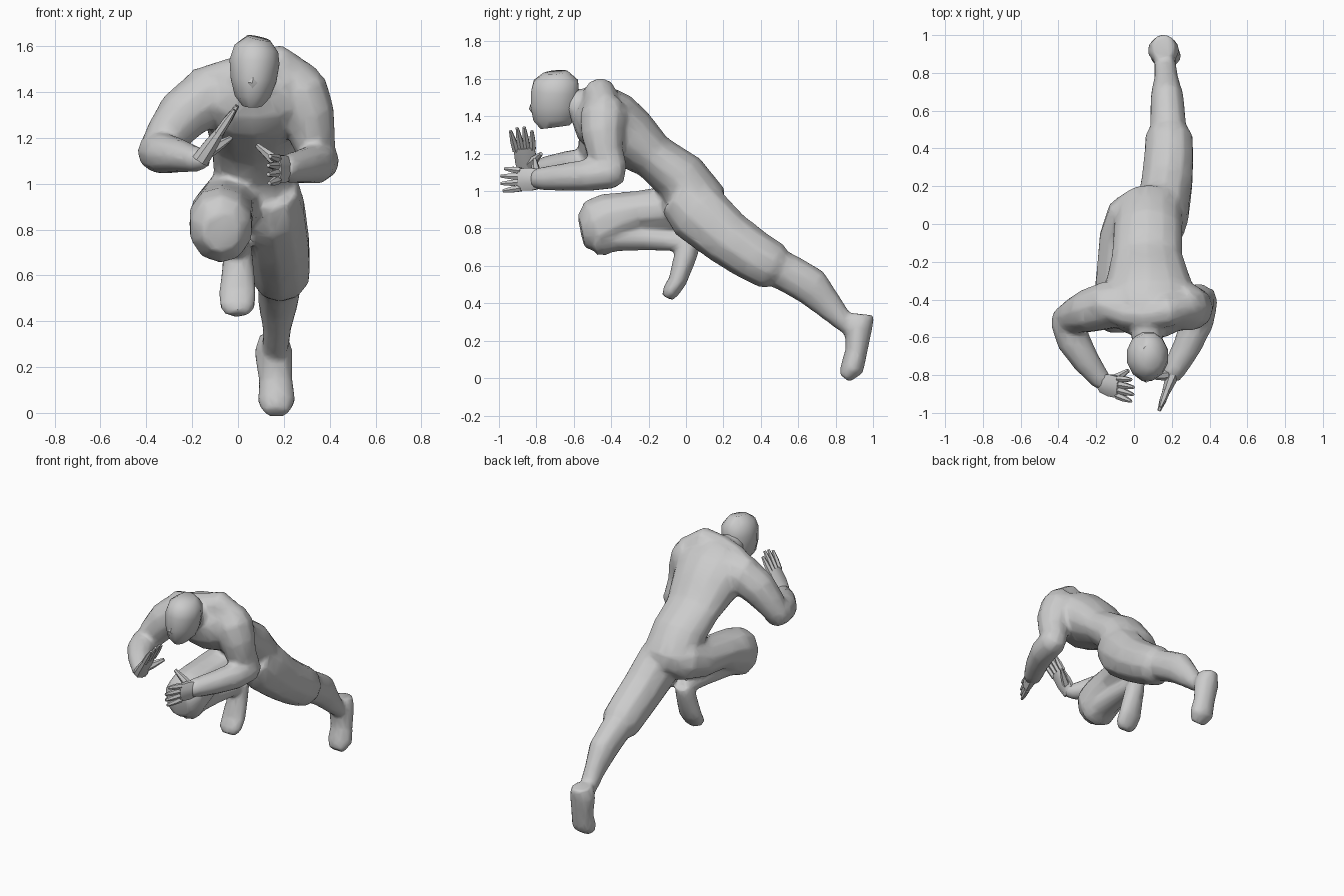
import bpy, bmesh, math
from mathutils import Vector as V

X, Y, Z = V((1, 0, 0)), V((0, 1, 0)), V((0, 0, 1))


def activate(obs):
    bpy.ops.object.select_all(action='DESELECT')
    for o in obs:
        o.select_set(True)
    bpy.context.view_layer.objects.active = obs[0]


def loft(name, rings, ref=X, n=10):
    """Skin elliptical rings (x, y, z, radius along ref, other radius)."""
    bm = bmesh.new()
    cs = [V(r[:3]) for r in rings]
    loops = []
    for i, r in enumerate(rings):
        t = (cs[min(i + 1, len(cs) - 1)] - cs[max(i - 1, 0)]).normalized()
        u = (ref - ref.dot(t) * t).normalized()
        v = t.cross(u)
        loop = []
        for k in range(n):
            a = 2 * math.pi * (k + 0.5) / n
            loop.append(bm.verts.new(cs[i] + u * r[3] * math.cos(a) + v * r[-1] * math.sin(a)))
        loops.append(loop)
    for a, b in zip(loops, loops[1:]):
        for k in range(n):
            bm.faces.new((a[k], a[(k + 1) % n], b[(k + 1) % n], b[k]))
    bm.faces.new(loops[0])
    bm.faces.new(loops[-1])
    bmesh.ops.recalc_face_normals(bm, faces=bm.faces[:])
    me = bpy.data.meshes.new(name)
    bm.to_mesh(me)
    bm.free()
    ob = bpy.data.objects.new(name, me)
    bpy.context.collection.objects.link(ob)
    activate([ob])
    bpy.ops.object.shade_smooth_by_angle(angle=math.radians(50))
    return ob


def fuse(name, obs):
    """Melt overlapping parts into one continuous low-poly skin."""
    activate(obs)
    bpy.ops.object.join()
    ob = bpy.context.object
    ob.name = name
    r = ob.modifiers.new("fuse", 'REMESH')
    r.mode, r.voxel_size = 'VOXEL', 0.014
    s = ob.modifiers.new("soften", 'SMOOTH')
    s.factor, s.iterations = 0.5, 5
    ob.modifiers.new("simplify", 'DECIMATE').ratio = 0.12
    bpy.ops.object.convert(target='MESH')
    bpy.ops.object.shade_smooth_by_angle(angle=math.radians(50))


def hand(side, wrist, tip, across, thumb_tip, width):
    """Flat palm, four fanned fingers and a thumb."""
    w, t, h = V(wrist), V(tip), width / 2
    axis = t - w
    across = (across - across.project(axis)).normalized()
    p1, p2 = w + axis * 0.25, w + axis * 0.55
    loft(side + "_palm", [(*w, h * .85, .04), (*p1, h * 1.05, .034), (*p2, h, .022)], across, 8)
    for i in range(4):
        s = (i - 1.5) / 1.5
        a = p2 - axis * 0.05 + across * s * h * .75
        b = w + axis * (1 - .07 * abs(s) - .05 * (i == 3)) + across * s * h * .95
        m = (a + b) / 2
        loft(f"{side}_finger_{i + 1}", [(*a, .02, .02), (*m, .018, .018), (*b, .009, .009)], across, 6)
    a, b = w + axis * .12, V(thumb_tip)
    loft(side + "_thumb", [(*a, .034, .03), (*((a + b) / 2), .024, .024), (*b, .011, .011)], across, 6)


# Torso, leaning forward
torso = loft("torso", [
    (.08, .12, .85, .12, .1), (.08, .07, .92, .185, .165), (.075, -.03, 1.075, .185, .145),
    (.07, -.175, 1.185, .19, .125), (.075, -.3, 1.285, .225, .165), (.08, -.4, 1.355, .26, .185),
    (.08, -.49, 1.42, .24, .165), (.075, -.56, 1.46, .13, .1)], n=14)
ridge = loft("shoulder_ridge", [
    (-.18, -.42, 1.42, .08), (-.04, -.47, 1.46, .085), (.07, -.48, 1.49, .085),
    (.17, -.46, 1.52, .09), (.31, -.43, 1.43, .08)], Y)

# Neck and head
neck = loft("neck", [(.075, -.48, 1.44, .12), (.07, -.58, 1.46, .09), (.07, -.68, 1.48, .075)])
loft("head", [
    (.062, -.70, 1.342, .045, .08), (.063, -.705, 1.38, .08, .115), (.068, -.703, 1.45, .103, .132),
    (.072, -.7, 1.53, .113, .132), (.08, -.695, 1.59, .1, .122), (.09, -.7, 1.635, .052, .068)], n=12)
loft("nose", [(.066, -.805, 1.49, .014, .015), (.064, -.818, 1.44, .024, .022), (.064, -.805, 1.41, .014, .012)], n=6)

# Trailing leg, stretched back to the ground
t_thigh = loft("trailing_thigh", [
    (.14, -.04, .985, .125, .13), (.15, .06, .89, .145, .17), (.175, .22, .75, .14, .15),
    (.185, .36, .655, .135, .14), (.185, .455, .6, .13, .133), (.185, .497, .572, .105, .107)])
t_shin = loft("trailing_shin", [
    (.18, .44, .61, .1, .105), (.18, .54, .565, .098, .105), (.175, .67, .49, .09, .105),
    (.17, .77, .38, .065, .075), (.165, .84, .305, .06, .055), (.16, .91, .25, .055, .05)])
t_foot = loft("trailing_foot", [
    (.155, .93, .343, .062, .08), (.155, .922, .27, .086, .075), (.165, .91, .14, .076, .06),
    (.168, .887, .05, .085, .064), (.167, .847, 0, .055, .034)])

# Leading leg, folded under the body
l_thigh = loft("leading_thigh", [
    (.03, .12, .96, .1, .11), (0, .05, .945, .145, .15), (-.045, -.08, .905, .145, .125),
    (-.065, -.25, .89, .138, .113), (-.075, -.4, .845, .143, .15), (-.075, -.487, .8, .14, .158),
    (-.07, -.56, .785, .085, .09)])
l_shin = loft("leading_shin", [
    (-.07, -.48, .745, .11, .09), (-.055, -.36, .75, .088, .072), (-.035, -.22, .748, .075, .066),
    (-.01, -.07, .735, .058, .057), (.0, .03, .72, .055, .05)])
l_foot = loft("leading_foot", [
    (0, .03, .745, .055, .055), (0, .005, .68, .068, .062), (0, -.02, .6, .075, .058),
    (-.003, -.045, .52, .085, .05), (-.003, -.085, .46, .078, .046), (-.003, -.1, .428, .05, .03)])

# Raised arm (negative x side)
r_upper = loft("raised_upper_arm", [
    (-.04, -.42, 1.4, .125), (-.14, -.43, 1.375, .13), (-.24, -.46, 1.3, .118),
    (-.31, -.485, 1.21, .098), (-.35, -.5, 1.14, .082), (-.36, -.5, 1.09, .055)], Y)
r_fore = loft("raised_forearm", [
    (-.355, -.46, 1.14, .078), (-.35, -.52, 1.14, .092), (-.32, -.62, 1.13, .09),
    (-.25, -.73, 1.12, .073), (-.18, -.82, 1.105, .056), (-.14, -.855, 1.11, .04)], Z)
hand("raised", (-.165, -.845, 1.1), (0, -.885, 1.345), Y, (-.03, -.775, 1.2), .12)

# Lowered arm (positive x side)
w_upper = loft("lowered_upper_arm", [
    (.22, -.43, 1.43, .125), (.275, -.44, 1.385, .13), (.305, -.445, 1.3, .118),
    (.325, -.43, 1.2, .1), (.35, -.39, 1.11, .08), (.36, -.375, 1.06, .05)], Y)
w_fore = loft("lowered_forearm", [
    (.36, -.34, 1.11, .063), (.355, -.4, 1.1, .09), (.335, -.52, 1.085, .088),
    (.28, -.65, 1.075, .076), (.225, -.75, 1.067, .066), (.19, -.81, 1.065, .055)], Z)
hand("lowered", (.215, -.77, 1.065), (.13, -.995, 1.06), Z, (.08, -.81, 1.17), .125)

fuse("body", [torso, ridge, neck, t_thigh, t_shin, t_foot, l_thigh, l_shin, l_foot,
              r_upper, r_fore, w_upper, w_fore])
